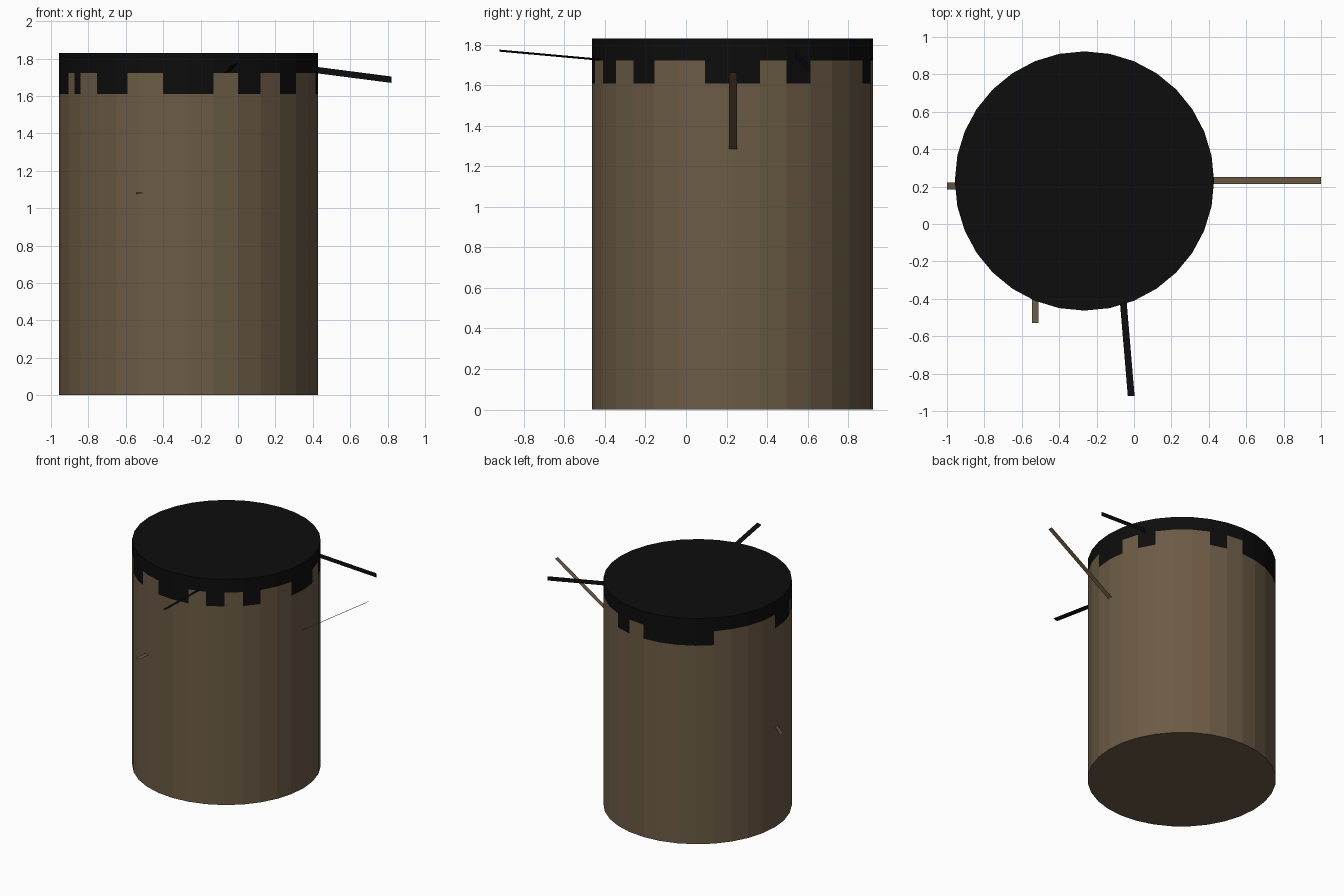
import bpy, bmesh
from math import sin, cos, pi
from mathutils import Vector

if "Cube" in bpy.data.objects:
    bpy.data.objects.remove(bpy.data.objects["Cube"])

CX, CY, R, SIDES = -0.265, 0.23, 0.693, 32
Z_BASE, Z_DRIP, Z_BAND, Z_TOP = 0.0, 1.61, 1.723, 1.83
# dark drips, in facet steps counted from the front towards +x
DRIPS = [(0, 1), (2, 3), (4, 5), (7, 9), (10, 11), (14, 15), (16, 20),
         (24, 26), (26.5, 27), (28, 29.5), (31, 32)]


def material(name, rgb):
    m = bpy.data.materials.new(name)
    m.diffuse_color = (*rgb, 1)
    m.use_nodes = True
    m.node_tree.nodes["Principled BSDF"].inputs["Base Color"].default_value = m.diffuse_color
    return m


BROWN = material("brown", (0.15, 0.105, 0.06))
BLACK = material("black", (0.004, 0.004, 0.004))


def corner(k):
    a = 2 * pi * k / SIDES
    return Vector((CX + R * sin(a), CY - R * cos(a), 0))


def rim(h):
    # half-facet points lie on the chord so the wall keeps 32 flat sides
    k = h / 2
    return corner(k) if h % 2 == 0 else (corner(k - 0.5) + corner(k + 0.5)) / 2


def finish(name, bm, mat):
    bmesh.ops.remove_doubles(bm, verts=bm.verts, dist=1e-5)
    me = bpy.data.meshes.new(name)
    bm.to_mesh(me)
    bm.free()
    me.materials.append(mat)
    ob = bpy.data.objects.new(name, me)
    bpy.context.collection.objects.link(ob)
    return ob


def panel(bm, h, z0, z1):
    a, b = rim(h), rim(h + 1)
    pts = [(a, z0), (b, z0), (b, z1), (a, z1)]
    bm.faces.new([bm.verts.new((p.x, p.y, z)) for p, z in pts])


def disc(bm, z, flip):
    vs = [bm.verts.new((p.x, p.y, z)) for p in map(rim, range(SIDES * 2))]
    bm.faces.new(vs[::-1] if flip else vs)


# trunk wall and its dark cap with square drips, flush with each other
trunk, cap = bmesh.new(), bmesh.new()
for h in range(SIDES * 2):
    dark = any(a <= h / 2 < b for a, b in DRIPS)
    panel(trunk, h, Z_BASE, Z_DRIP)
    panel(cap if dark else trunk, h, Z_DRIP, Z_BAND)
    panel(cap, h, Z_BAND, Z_TOP)
disc(trunk, Z_BASE, True)
disc(cap, Z_TOP, False)
finish("trunk", trunk, BROWN)
finish("top_cap", cap, BLACK)


def twig(name, start, end, width, mat):
    # flat strip from the wall outwards; width is the half-width vector
    s, e, w = Vector(start), Vector(end), Vector(width)
    bm = bmesh.new()
    bm.faces.new([bm.verts.new(p) for p in (s - w, e - w, e + w, s + w)])
    finish(name, bm, mat)


# flat twigs sticking out of the wall
twig("upper_right_twig", (0.34, 0.54, 1.749), (0.82, 0.605, 1.687), (0, 0, 0.017), BLACK)
twig("upper_front_twig", (-0.057, -0.42, 1.726), (-0.015, -0.92, 1.771), (0.018, 0.001, 0.005), BLACK)
twig("long_right_twig", (0.415, 0.232, 1.277), (1.0, 0.232, 1.662), (0, 0.019, 0), BROWN)
twig("short_left_twig", (-0.95, 0.203, 0.815), (-1.0, 0.203, 0.755), (0, 0.018, 0), BROWN)
twig("short_front_twig", (-0.528, -0.40, 1.077), (-0.528, -0.53, 1.084), (0.018, 0, 0), BROWN)
